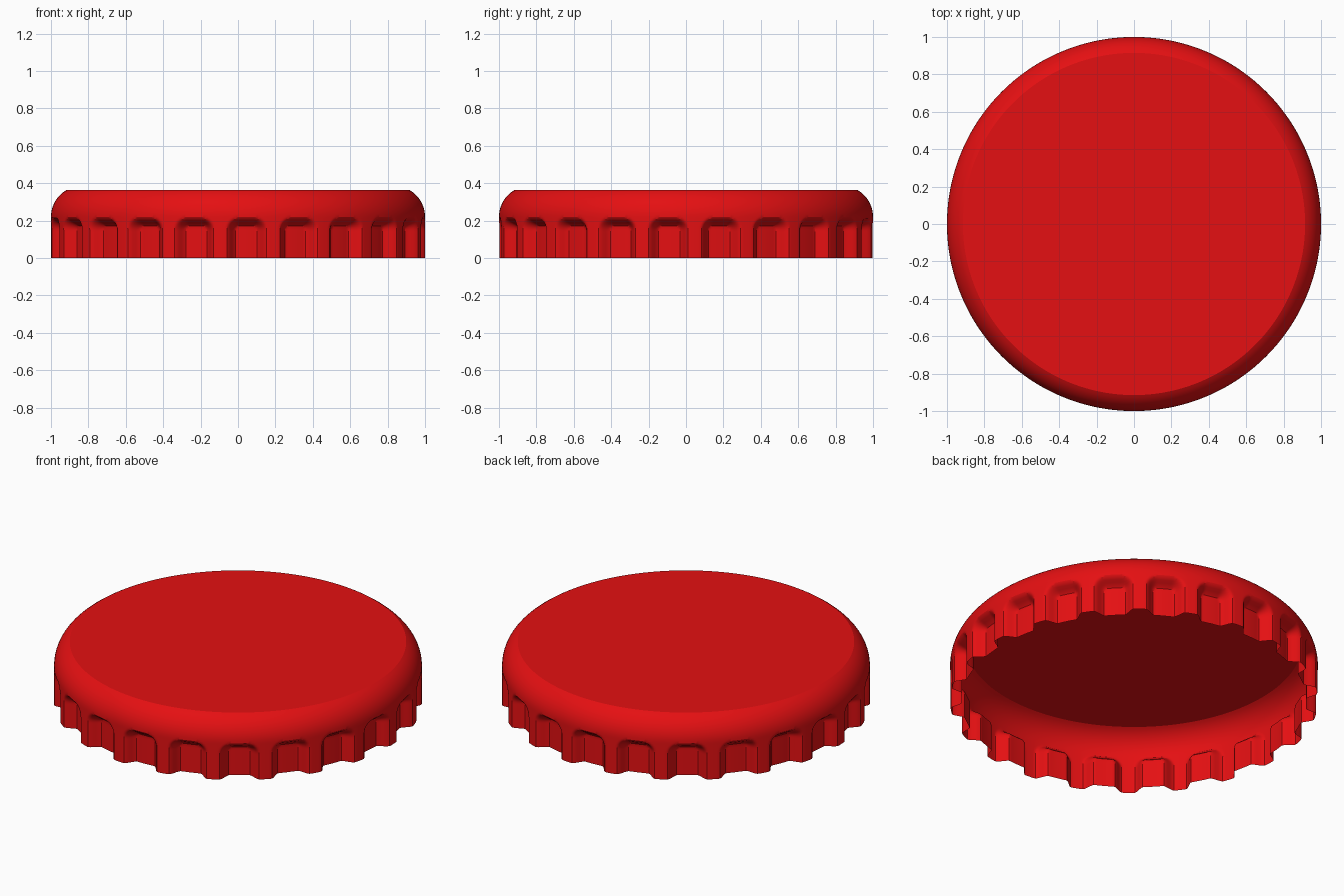
import bpy, bmesh, math

if "Cube" in bpy.data.objects:
    bpy.data.objects.remove(bpy.data.objects["Cube"])

FLUTES = 22                    # dents around the skirt
STEPS = 32                     # columns per dent
N = FLUTES * STEPS
PITCH = 2 * math.pi / FLUTES
PHASE = math.radians(2.7)      # angle of the first ridge
R_BEND, Z_BEND, R_TOP, HEIGHT = 0.166, 0.22, 0.915, 0.365
DEPTH = 0.062

red = bpy.data.materials.new("red")
red.diffuse_color = (0.78, 0.005, 0.006, 1)
red.use_nodes = True
red.node_tree.nodes["Principled BSDF"].inputs["Base Color"].default_value = red.diffuse_color


def dent(theta, z):
    """Inward depth of a rounded-rectangle dent open at the bottom."""
    a = abs((theta - PHASE) % PITCH - PITCH / 2)
    half, top, corner = 0.112, 0.22, 0.07
    dx, dz = a - (half - corner), z - (top - corner)
    d = math.hypot(max(dx, 0), max(dz, 0)) + min(max(dx, dz), 0) - corner
    t = min(max(-d / 0.055, 0), 1)
    return DEPTH * t * t * (3 - 2 * t)


# Profile: straight skirt, then the rounded shoulder up to the flat top
profile = [(1.0, Z_BEND * i / 22) for i in range(22)]
end = math.asin((HEIGHT - Z_BEND) / R_BEND)
for i in range(13):
    a = end * i / 12
    profile.append((1 - R_BEND + R_BEND * math.cos(a), Z_BEND + R_BEND * math.sin(a)))

bm = bmesh.new()
rings = []
for r, z in profile:
    ring = []
    for k in range(N):
        t = 2 * math.pi * k / N + PHASE
        q = r - dent(t, z)
        ring.append(bm.verts.new((q * math.cos(t), q * math.sin(t), z)))
    rings.append(ring)

# Skirt and shoulder
for lo, hi in zip(rings, rings[1:]):
    for k in range(N):
        j = (k + 1) % N
        bm.faces.new((lo[k], lo[j], hi[j], hi[k]))
# Flat top disc
bm.faces.new(rings[-1])

mesh = bpy.data.meshes.new("bottle_cap")
bm.to_mesh(mesh)
bm.free()
mesh.materials.append(red)
cap = bpy.data.objects.new("bottle_cap", mesh)
bpy.context.collection.objects.link(cap)

bpy.context.view_layer.objects.active = cap
cap.select_set(True)
bpy.ops.object.shade_smooth_by_angle(angle=math.radians(28))
